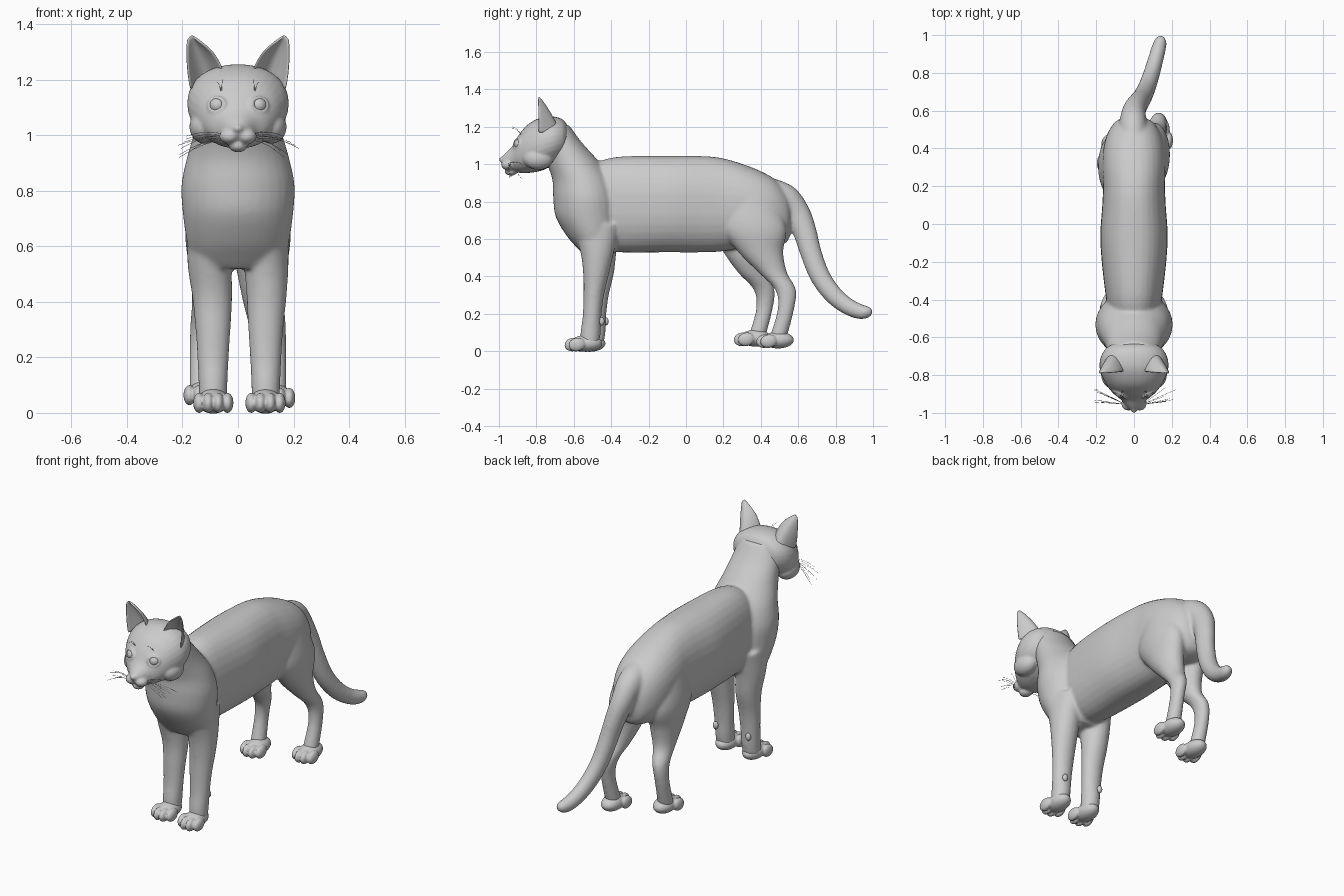
import bpy, bmesh, math, random
from mathutils import Vector, Matrix

if "Cube" in bpy.data.objects:
    bpy.data.objects.remove(bpy.data.objects["Cube"])

random.seed(4)


def add_object(name, bm, voxel=None, smooth=0):
    bmesh.ops.recalc_face_normals(bm, faces=bm.faces[:])
    mesh = bpy.data.meshes.new(name)
    bm.to_mesh(mesh)
    bm.free()
    ob = bpy.data.objects.new(name, mesh)
    bpy.context.collection.objects.link(ob)
    mesh.shade_smooth()
    if voxel:
        r = ob.modifiers.new("fuse", 'REMESH')
        r.mode, r.voxel_size, r.use_smooth_shade = 'VOXEL', voxel, True
    if smooth:
        s = ob.modifiers.new("soften", 'SMOOTH')
        s.factor, s.iterations = 0.5, smooth
    return ob


def spline(pts, steps=5):
    """Catmull-Rom through stations of any size."""
    out = []
    for i in range(len(pts) - 1):
        p0, p1, p2, p3 = (pts[max(0, min(len(pts) - 1, i + k))] for k in (-1, 0, 1, 2))
        for s in range(steps):
            t = s / steps
            out.append([0.5 * (2 * b + (c - a) * t + (2 * a - 5 * b + 4 * c - d) * t * t
                               + (3 * b - a - 3 * c + d) * t ** 3)
                        for a, b, c, d in zip(p0, p1, p2, p3)])
    return out + [list(pts[-1])]


def loft(bm, stations, axis=None, power=2.0, sides=32):
    """Elliptic sections (x, y, z, half_width, half_depth) along a path."""
    st = spline(stations)
    pos = [Vector(s[:3]) for s in st]
    rings = []
    for i, s in enumerate(st):
        t = Vector(axis) if axis else pos[min(i + 1, len(st) - 1)] - pos[max(i - 1, 0)]
        t.normalize()
        a = Vector((1, 0, 0))
        a = (a - t * a.dot(t)).normalized()
        b = t.cross(a)
        ring = []
        for k in range(sides):
            c, d = math.cos(2 * math.pi * k / sides), math.sin(2 * math.pi * k / sides)
            u = math.copysign(abs(c) ** (2 / power), c)
            v = math.copysign(abs(d) ** (2 / power), d)
            ring.append(bm.verts.new(pos[i] + a * u * s[3] + b * v * s[4]))
        rings.append(ring)
    for r0, r1 in zip(rings, rings[1:]):
        for k in range(sides):
            j = (k + 1) % sides
            bm.faces.new((r0[k], r0[j], r1[j], r1[k]))
    bm.faces.new(rings[0])
    bm.faces.new(rings[-1])


def ball(bm, loc, size, tilt=0.0):
    m = Matrix.Translation(loc) @ Matrix.Rotation(tilt, 4, 'X') @ Matrix.Diagonal((*size, 1))
    bmesh.ops.create_uvsphere(bm, u_segments=24, v_segments=16, radius=1, matrix=m)


Y, Z = (0, 1, 0), (0, 0, 1)

# Body: torso, chest with neck, legs and tail fused together
body = bmesh.new()
loft(body, [(0, -.52, .79, .12, .20), (0, -.38, .785, .15, .253), (0, -.1, .787, .178, .258),
            (0, .1, .786, .168, .257), (0, .2, .783, .164, .248), (0, .3, .777, .168, .225),
            (0, .4, .76, .162, .203), (0, .48, .738, .14, .178), (0, .54, .715, .10, .13),
            (0, .565, .71, .05, .06)], Y, 2.25)
loft(body, [(0, -.715, 1.21, .12, .09), (0, -.67, 1.12, .137, .11), (0, -.61, 1.02, .155, .14),
            (0, -.555, .92, .184, .16), (0, -.535, .82, .204, .175), (0, -.525, .72, .199, .172),
            (0, -.50, .62, .185, .14), (0, -.475, .55, .165, .105), (0, -.47, .52, .13, .08)], Z)
for side, x, dy in ((1, .1, 0), (-1, .09, .025)):
    loft(body, [(side * .105, -.485 + dy / 2, .68, .075, .13), (side * .103, -.475 + dy / 2, .54, .079, .092),
                (side * (x + .003), -.48 + dy, .42, .072, .07), (side * x, -.493 + dy, .3, .063, .055),
                (side * x, -.502 + dy, .19, .056, .05), (side * x, -.51 + dy, .1, .052, .054),
                (side * x, -.515 + dy, .04, .05, .05)], Z)
for side, d in ((1, (0, 0, 0, 0, 0, 0, 0)), (-1, (-.05, -.06, -.08, -.11, -.115, -.115, -.115))):
    base = [(.09, .34, .82, .075, .13), (.108, .365, .66, .082, .17), (.10, .40, .53, .078, .12),
            (.108, .465, .42, .058, .076), (.128, .532, .33, .043, .056),
            (.137, .535, .23, .037, .044), (.133, .495, .08, .042, .046)]
    loft(body, [(side * p[0], p[1] + o, *p[2:]) for p, o in zip(base, d)], Z)
loft(body, [(0, .44, .86, .07, .07), (-.005, .53, .815, .072, .078), (0, .595, .735, .062, .07),
            (.02, .635, .64, .054, .063), (.042, .667, .53, .05, .057), (.065, .715, .405, .047, .054),
            (.09, .785, .305, .044, .05), (.113, .865, .24, .041, .045), (.132, .935, .211, .038, .04),
            (.142, .975, .212, .03, .03), (.147, .996, .216, .012, .012)])
add_object("body", body, .009, 8)


# Paws: a pad block, four toes and a heel pad each
def paw(name, x, y, z, s):
    bm = bmesh.new()
    ball(bm, (x, y, z + .042), (.056, .085, .045))
    for i, dx in enumerate((-.051, -.018, .018, .051)):
        inner = i in (1, 2)
        ball(bm, (x + dx, y - (.072 if inner else .05), z + .036), (.0215, .045, .036), .2)
    ball(bm, (x, y + .02, z + .018), (.034, .04, .018))
    add_object(name, bm, .005, 2)


paw("front_paw_right", .099, -.533, 0, 1)
paw("front_paw_left", -.089, -.515, 0, 1)
paw("hind_paw_right", .134, .492, .018, 1)
paw("hind_paw_left", -.124, .372, .028, 1)

# Carpal pads behind the front wrists
for side, x, y in ((1, .1, -.45), (-1, -.09, -.428)):
    bm = bmesh.new()
    ball(bm, (x + side * .02, y, .16), (.016, .014, .022))
    add_object("wrist_pad", bm)

# Head: skull loft with muzzle, chin, nose and eyelids
head = bmesh.new()
prof = [(-.985, 1.0, 1.04, .02), (-.965, .985, 1.06, .04), (-.93, .965, 1.095, .07),
        (-.895, .955, 1.155, .112), (-.845, .953, 1.213, .15), (-.775, .965, 1.25, .18),
        (-.71, .995, 1.255, .178), (-.66, 1.03, 1.24, .15), (-.635, 1.06, 1.21, .11)]
loft(head, [(0, y, (lo + hi) / 2, w, (hi - lo) / 2) for y, lo, hi, w in prof], Y, 2.15)
ball(head, (0, -.935, .963), (.034, .035, .024))
ball(head, (0, -.978, 1.022), (.02, .022, .016), -.4)
EYE = Vector((.073, -.888, 1.108))
for side in (1, -1):
    ball(head, (side * .03, -.95, .996), (.037, .038, .028))
    ball(head, (side * .12, -.79, 1.03), (.055, .08, .06))
    c = Vector((side * EYE.x, EYE.y - .008, EYE.z))
    look = Vector((side * .5, -1, .25)).normalized()
    u = look.cross(Vector((0, 0, 1))).normalized()
    v = u.cross(look)
    for k in range(20):
        a = 2 * math.pi * k / 20
        ball(head, c + u * math.cos(a) * .031 + v * math.sin(a) * .026 + look * .01, (.007, .007, .007))
add_object("head", head, .006, 4)

for side in (1, -1):
    tag = "right" if side > 0 else "left"
    # Eyeball
    bm = bmesh.new()
    ball(bm, (side * EYE.x, EYE.y, EYE.z), (.03, .031, .029))
    add_object("eye_" + tag, bm)

    # Ear: cupped shell opening to the front
    bm = bmesh.new()
    inner, outer = Vector((.05, -.782, 1.225)), Vector((.172, -.79, 1.165))
    tip_in, tip_out = Vector((.155, -.79, 1.35)), Vector((.182, -.79, 1.345))
    rows, cols, grid = 9, 13, []
    for i in range(rows):
        t = i / (rows - 1)
        a, b = inner.lerp(tip_in, t), outer.lerp(tip_out, t)
        a += Vector((-.012, 0, .012)) * math.sin(math.pi * t)
        b += Vector((.006, 0, 0)) * math.sin(math.pi * t)
        row = []
        for j in range(cols):
            q = j / (cols - 1)
            p = a.lerp(b, q)
            p.y += .1 * (1 - t) ** 0.8 * math.sin(math.pi * q) ** .8
            p.z += .013 * t ** 4 * math.sin(math.pi * q)
            row.append(bm.verts.new((side * p.x, p.y, p.z)))
        grid.append(row)
    for r0, r1 in zip(grid, grid[1:]):
        for j in range(cols - 1):
            bm.faces.new((r0[j], r0[j + 1], r1[j + 1], r1[j]))
    ear = add_object("ear_" + tag, bm)
    m = ear.modifiers.new("thickness", 'SOLIDIFY')
    m.thickness, m.offset = .009, 0
    ear.modifiers.new("round", 'SUBSURF').levels = 1

    # Whiskers and brow hairs
    cu = bpy.data.curves.new("whiskers_" + tag, 'CURVE')
    cu.dimensions, cu.bevel_depth, cu.bevel_resolution = '3D', .0008, 0
    hairs = [((.045, -.955, .985 + .006 * (i % 4)),
              (.15 + .075 * random.random(), -.95 + .09 * random.random(), .92 + .011 * i)) for i in range(8)]
    hairs += [((.06, -.875, 1.15), (.055 + .02 * i, -.93, 1.2 - .01 * i)) for i in range(2)]
    for p, q in hairs:
        sp = cu.splines.new('POLY')
        sp.points.add(4)
        for k, pt in enumerate(sp.points):
            w = Vector(p).lerp(Vector(q), k / 4)
            pt.co = (side * w.x, w.y, w.z + .012 * math.sin(math.pi * k / 4), 1)
    ob = bpy.data.objects.new("whiskers_" + tag, cu)
    bpy.context.collection.objects.link(ob)
